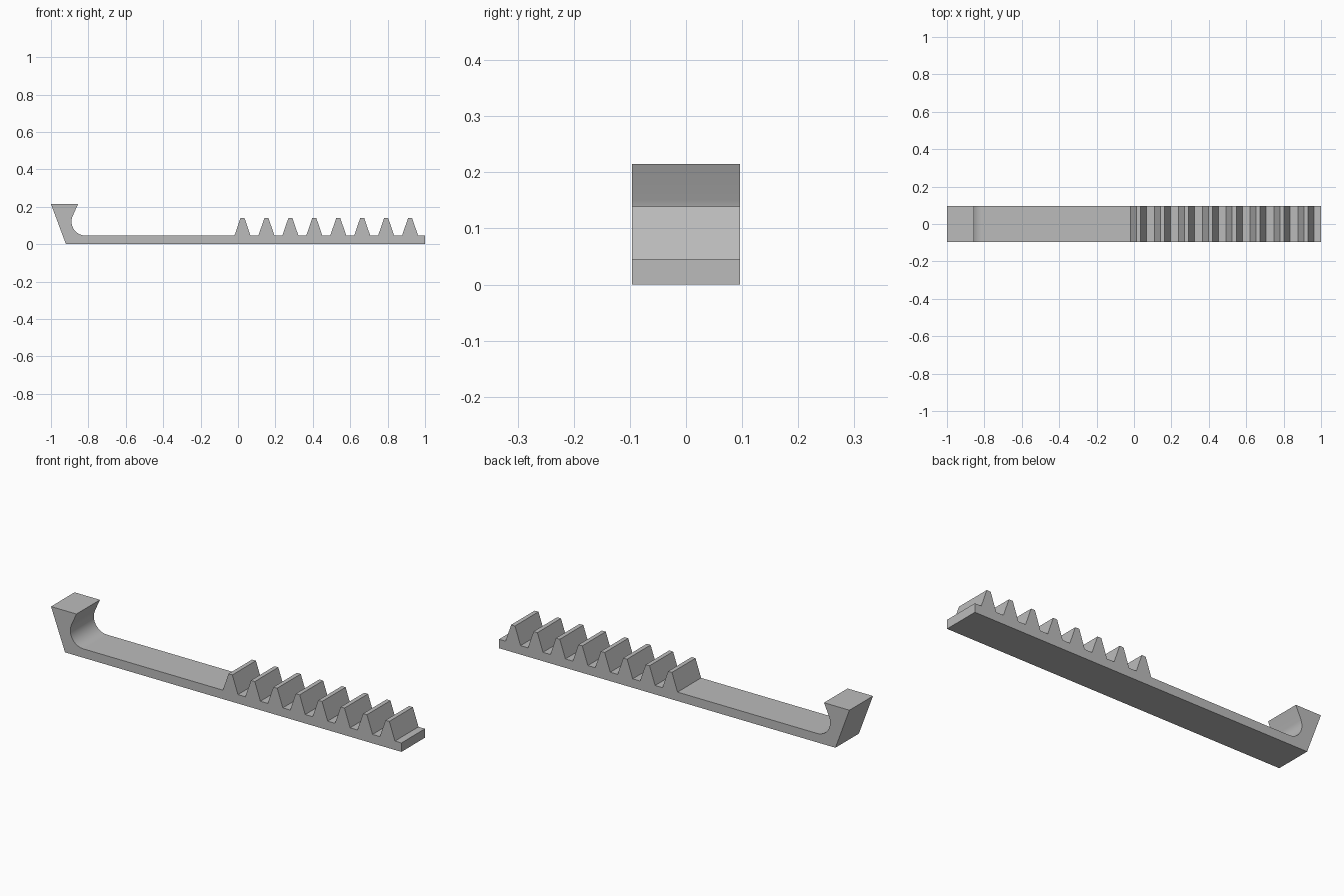
import bpy
import bmesh
from math import sin, cos, radians

cube = bpy.data.objects.get("Cube")
if cube:
    bpy.data.objects.remove(cube, do_unlink=True)

HALF_WIDTH = 0.096
FLOOR = 0.046          # top of the flat bar
TOOTH_TOP = 0.139
HOOK_TOP = 0.215


def grey_material():
    mat = bpy.data.materials.new("plain grey")
    colour = (0.5, 0.5, 0.5, 1)
    mat.use_nodes = True
    mat.diffuse_color = colour
    for node in mat.node_tree.nodes:
        if node.type == "BSDF_PRINCIPLED":
            node.inputs["Base Color"].default_value = colour
    return mat


def extrude_profile(name, points, half_width, mat):
    """Sweep a closed x-z outline along y."""
    bm = bmesh.new()
    face = bm.faces.new([bm.verts.new((x, -half_width, z)) for x, z in points])
    swept = bmesh.ops.extrude_face_region(bm, geom=[face])["geom"]
    verts = [v for v in swept if isinstance(v, bmesh.types.BMVert)]
    bmesh.ops.translate(bm, verts=verts, vec=(0, 2 * half_width, 0))
    bmesh.ops.recalc_face_normals(bm, faces=bm.faces)
    mesh = bpy.data.meshes.new(name)
    bm.to_mesh(mesh)
    bm.free()
    mesh.materials.append(mat)
    obj = bpy.data.objects.new(name, mesh)
    bpy.context.collection.objects.link(obj)
    return obj


# Underside, square end, then along the top towards the hook
outline = [(-0.92, 0), (1, 0), (1, FLOOR)]

# Eight rack teeth, from the square end inwards
for i in reversed(range(8)):
    x = 0.024 + 0.128 * i
    outline += [(x + 0.043, FLOOR), (x + 0.011, TOOTH_TOP),
                (x - 0.011, TOOTH_TOP), (x - 0.043, FLOOR)]

# Rounded throat of the hook
radius, centre_x, steps = 0.075, -0.815, 18
for i in range(steps + 1):
    a = radians(270 - 113 * i / steps)
    outline.append((centre_x + radius * cos(a), FLOOR + radius + radius * sin(a)))

# Leaning hook head
outline += [(-0.855, HOOK_TOP), (-1, HOOK_TOP)]

rack = extrude_profile("toothed_bar_with_hook", outline, HALF_WIDTH, grey_material())

bpy.ops.object.select_all(action="DESELECT")
rack.select_set(True)
bpy.context.view_layer.objects.active = rack
bpy.ops.object.shade_smooth_by_angle(angle=radians(20))
